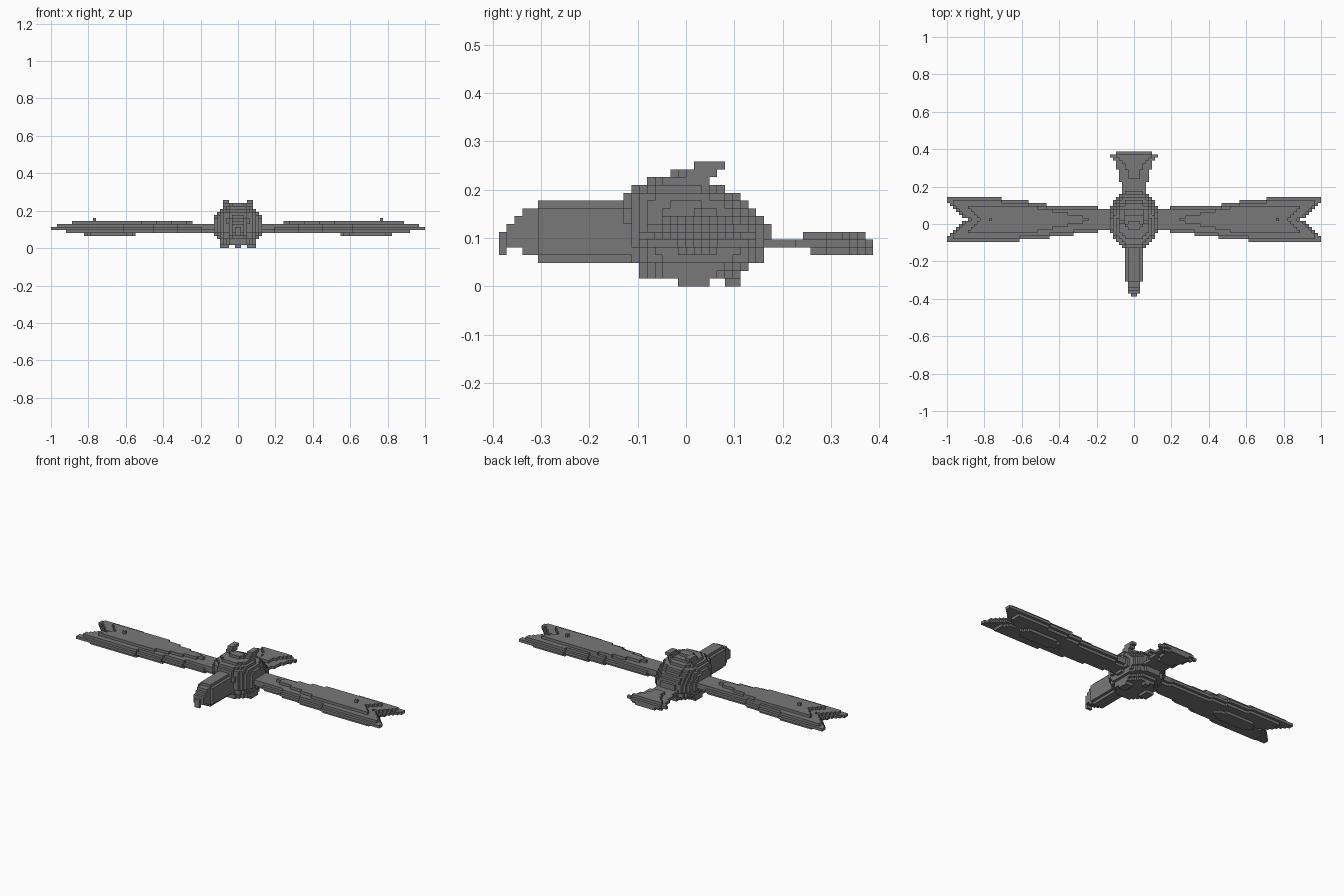
import bpy
import bmesh
from mathutils import Vector

V = 2 / 124  # edge length of one block

if "Cube" in bpy.data.objects:
    bpy.data.objects.remove(bpy.data.objects["Cube"])

grey = bpy.data.materials.new("stone_grey")
grey.use_nodes = True
grey.diffuse_color = (0.19, 0.19, 0.19, 1)
grey.node_tree.nodes["Principled BSDF"].inputs["Base Color"].default_value = grey.diffuse_color


def fill(xs, ys, zs, rule=lambda x, y, z: True):
    """Blocks in the index ranges whose centre passes the rule."""
    return {(i, j, k) for i in range(*xs) for j in range(*ys) for k in range(*zs)
            if rule(i + 0.5, j + 0.5, k)}


def mirror(cells):
    return {(-1 - i, j, k) for i, j, k in cells}


def step(value, limits, start):
    """Number of limits passed, added to the start."""
    return start + sum(value > limit for limit in limits)


# Body: rounded slices, one per layer: front, back, half width
slices = [(-6, 7, 6), (-6, 8, 6.3), (-7, 10, 7), (-7, 10, 7.5), (-8, 11, 8),
          (-8, 11, 8), (-8, 11, 8), (-8, 10, 8), (-8, 9, 8), (-8, 8, 7.5),
          (-8, 7, 7), (-7, 5, 6), (-5, 3, 5), (-2, 1, 3)]


def body_rule(x, y, z):
    front, back, half = slices[z - 1]
    mid, length = (front + back) / 2, (back - front) / 2
    return abs(x / half) ** 2.3 + abs((y - mid) / length) ** 2.3 <= 1.03


body = fill((-8, 8), (-8, 12), (1, 15), body_rule)

# Beak: long box with softened edges and a hooked tip
beak_start = {3: -19, 4: -21, 5: -24, 6: -24, 7: -23, 8: -22, 9: -21, 10: -19}


def beak_rule(x, y, z):
    half = 1 if y < -23 else 2 if y < -19 or z in (3, 10) else 3
    return y > beak_start[z] and abs(x) < half


beak = fill((-3, 3), (-24, -5), (3, 11), beak_rule)
beak |= fill((-1, 1), (-24, -23), (4, 5))

# Wings: layered plates, widening outwards, with a notched tip
MID = 1.5


def wing_rule(x, y, z):
    d = abs(y - MID)
    upper = y > MID
    half = step(x, (12, 29, 35, 44) if upper else (12, 20, 28, 38), 3.5)
    tip = 55.5 + 1.1 * d
    if z == 8:
        return 15 < x < min(55.5, 51.5 + 0.9 * d) and d < min(5, 0.2 * (x - 13) + 0.3)
    if z == 7:
        return d < half - (x > 12) * 0.6 and x < min(60, tip - 1)
    if z == 6:
        return d < half and x < tip
    if z == 5:
        return d < half - 1 and x < min(57, tip - 2)
    return 34 < x < 51 and d < min(3, (x - 33) * 0.5, (52 - x) * 0.6)


left_wing = fill((5, 62), (-6, 9), (4, 9), wing_rule)
left_wing |= fill((47, 48), (1, 2), (9, 10))


# Tail: thin neck opening into a thicker fan
def tail_rule(x, y, z):
    half = 6 if y > 23 else 8 if y > 22 else step(y, (14, 18, 21), 4)
    if z == 6:
        return 15 < y < 23 and abs(x) < step(y, (18, 20, 21, 22), 2)
    if z == 4:
        return y > 16 and abs(x) < half - 2
    return abs(x) < half


tail = fill((-8, 8), (8, 24), (4, 7), tail_rule)
tail -= fill((-8, 8), (8, 15), (4, 5))

# Crests curling back over the head
left_crest = fill((3, 5), (1, 5), (15, 16)) | fill((3, 5), (0, 4), (14, 15))
left_crest |= fill((3, 5), (-1, 3), (13, 14))

# Feet
left_foot = fill((3, 6), (-1, 3), (0, 1))
rear_foot = fill((-1, 1), (5, 7), (0, 1))

parts = {
    "body": body, "beak": beak, "tail": tail,
    "left_wing": left_wing, "right_wing": mirror(left_wing),
    "left_crest": left_crest, "right_crest": mirror(left_crest),
    "left_foot": left_foot, "right_foot": mirror(left_foot),
    "rear_foot": rear_foot,
}
solid = set().union(*parts.values())


def build(name, cells):
    """Mesh the outer block faces of one part."""
    bm = bmesh.new()
    for cell in cells:
        centre = Vector(cell) + Vector((0.5, 0.5, 0.5))
        for axis in range(3):
            for sign in (-1, 1):
                n = Vector((0, 0, 0))
                n[axis] = sign
                if tuple(int(c + s) for c, s in zip(cell, n)) in solid:
                    continue
                u = Vector((0, 0, 0))
                u[(axis + 1) % 3] = 1
                w = n.cross(u)
                corners = [u + w, w - u, -u - w, u - w]
                bm.faces.new([bm.verts.new((centre + (n + c) / 2) * V) for c in corners])
    bmesh.ops.remove_doubles(bm, verts=bm.verts, dist=V / 10)
    mesh = bpy.data.meshes.new(name)
    bm.to_mesh(mesh)
    bm.free()
    mesh.materials.append(grey)
    bpy.context.scene.collection.objects.link(bpy.data.objects.new(name, mesh))


taken = set()
for name, cells in parts.items():
    build(name, cells - taken)
    taken |= cells
